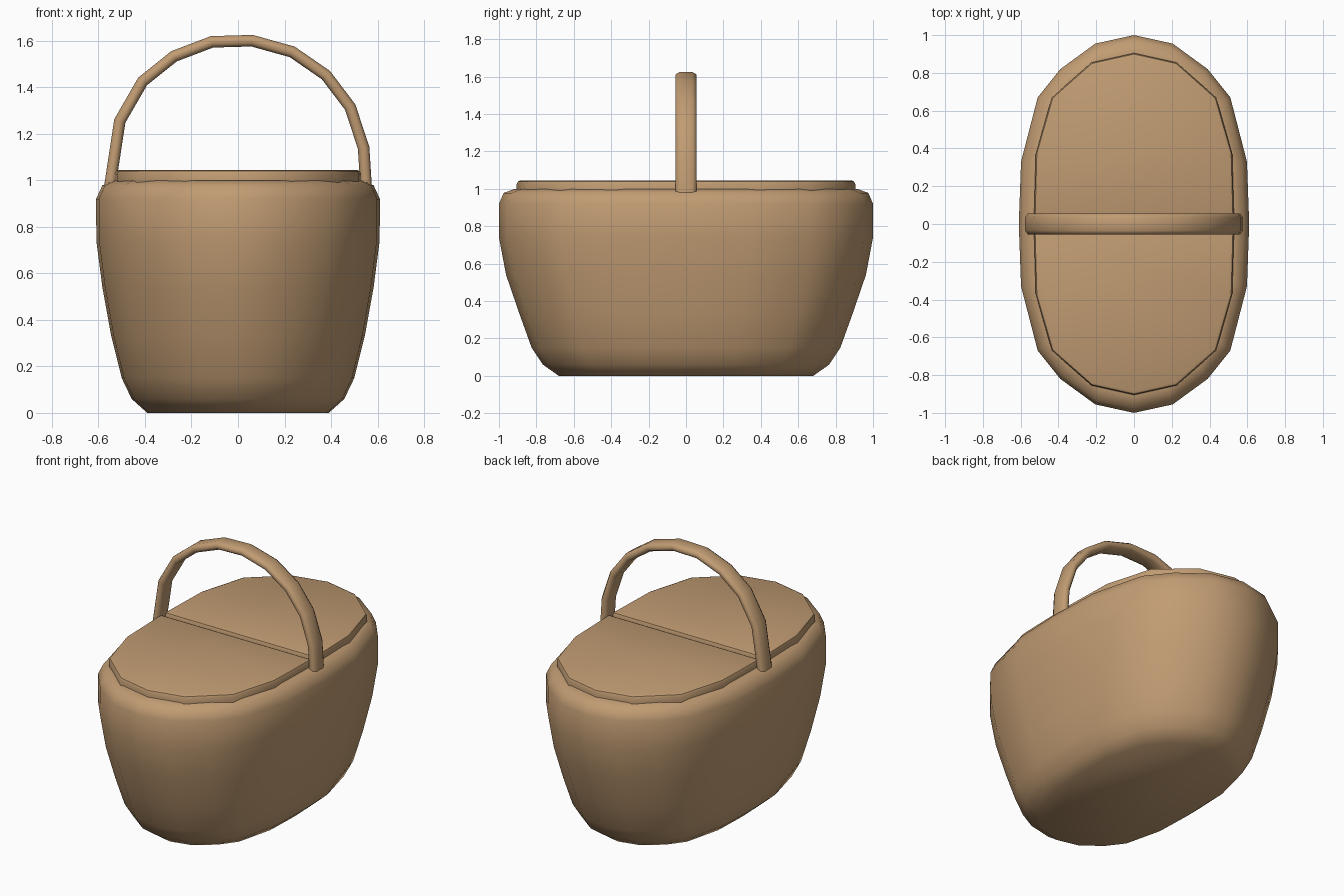
import bpy, bmesh, math
from mathutils import Vector

if "Cube" in bpy.data.objects:
    bpy.data.objects.remove(bpy.data.objects["Cube"])

tan = bpy.data.materials.new("tan wicker")
tan.diffuse_color = (0.53, 0.33, 0.17, 1)
tan.use_nodes = True
tan.node_tree.nodes["Principled BSDF"].inputs["Base Color"].default_value = tan.diffuse_color


def finish(name, bm, angle):
    bmesh.ops.recalc_face_normals(bm, faces=bm.faces)
    me = bpy.data.meshes.new(name)
    bm.to_mesh(me)
    bm.free()
    me.materials.append(tan)
    ob = bpy.data.objects.new(name, me)
    bpy.context.collection.objects.link(ob)
    bpy.ops.object.select_all(action='DESELECT')
    ob.select_set(True)
    bpy.context.view_layer.objects.active = ob
    bpy.ops.object.shade_smooth_by_angle(angle=math.radians(angle))
    return ob


def loft(name, rings, angle):
    """Join closed rings of points and cap both ends."""
    bm = bmesh.new()
    vs = [[bm.verts.new(p) for p in r] for r in rings]
    n = len(vs[0])
    for a, b in zip(vs, vs[1:]):
        for i in range(n):
            j = (i + 1) % n
            bm.faces.new((a[i], a[j], b[j], b[i]))
    bm.faces.new(vs[0][::-1])
    bm.faces.new(vs[-1])
    return finish(name, bm, angle)


# basket body: one oval outline scaled at each height
quarter = [(0.61, 0), (0.598, 0.33), (0.51, 0.67), (0.39, 0.82), (0.205, 0.955), (0, 1)]
half = quarter + [(-x, y) for x, y in quarter[-2::-1]]
outline = half + [(x, -y) for x, y in half[-2:0:-1]]
levels = [(0, 0.39, 0.68), (0.06, 0.457, 0.765), (0.15, 0.50, 0.825),
          (0.33, 0.545, 0.89), (0.54, 0.583, 0.962), (0.74, 0.609, 1.0),
          (0.92, 0.61, 1.0), (0.978, 0.583, 0.975), (1.0, 0.535, 0.915)]
loft("basket_body",
     [[(x * rx / 0.61, y * ry, z) for x, y in outline] for z, rx, ry in levels], 50)

# two half lids with rounded upper edges
lid_side = [(0.53, 0.015), (0.52, 0.375), (0.435, 0.67), (0.225, 0.855)]
lid_outline = lid_side + [(0, 0.905)] + [(-x, y) for x, y in lid_side[::-1]]
for name, s in (("back_lid", 1), ("front_lid", -1)):
    bm = bmesh.new()
    low = [bm.verts.new((x, s * y, 0.99)) for x, y in lid_outline]
    top = [bm.verts.new((x, s * y, 1.045)) for x, y in lid_outline]
    bm.faces.new(low)
    top_face = bm.faces.new(top)
    n = len(low)
    for i in range(n):
        j = (i + 1) % n
        bm.faces.new((low[i], low[j], top[j], top[i]))
    bmesh.ops.recalc_face_normals(bm, faces=bm.faces)
    bmesh.ops.bevel(bm, geom=list(top_face.edges), offset=0.02,
                    segments=2, profile=0.5, affect='EDGES')
    finish(name, bm, 40)

# arched handle: rounded flat strap swept along the arch
path = [(-0.55, 0.98), (-0.508, 1.255), (-0.41, 1.425), (-0.275, 1.533),
        (-0.112, 1.595), (0.06, 1.60), (0.233, 1.552), (0.378, 1.452),
        (0.482, 1.315), (0.54, 1.14), (0.55, 0.98)]
section = [(0.025, 0.035), (0.012, 0.055), (-0.012, 0.055), (-0.025, 0.035),
           (-0.025, -0.035), (-0.012, -0.055), (0.012, -0.055), (0.025, -0.035)]
pts = [Vector(p) for p in path]
rings = []
for i, p in enumerate(pts):
    t = (pts[min(i + 1, len(pts) - 1)] - pts[max(i - 1, 0)]).normalized()
    nx, nz = (-t.y, t.x) if 0 < i < len(pts) - 1 else (math.copysign(1, p.x), 0)
    rings.append([(p.x + nx * u, v, p.y + nz * u) for u, v in section])
loft("handle", rings, 60)
